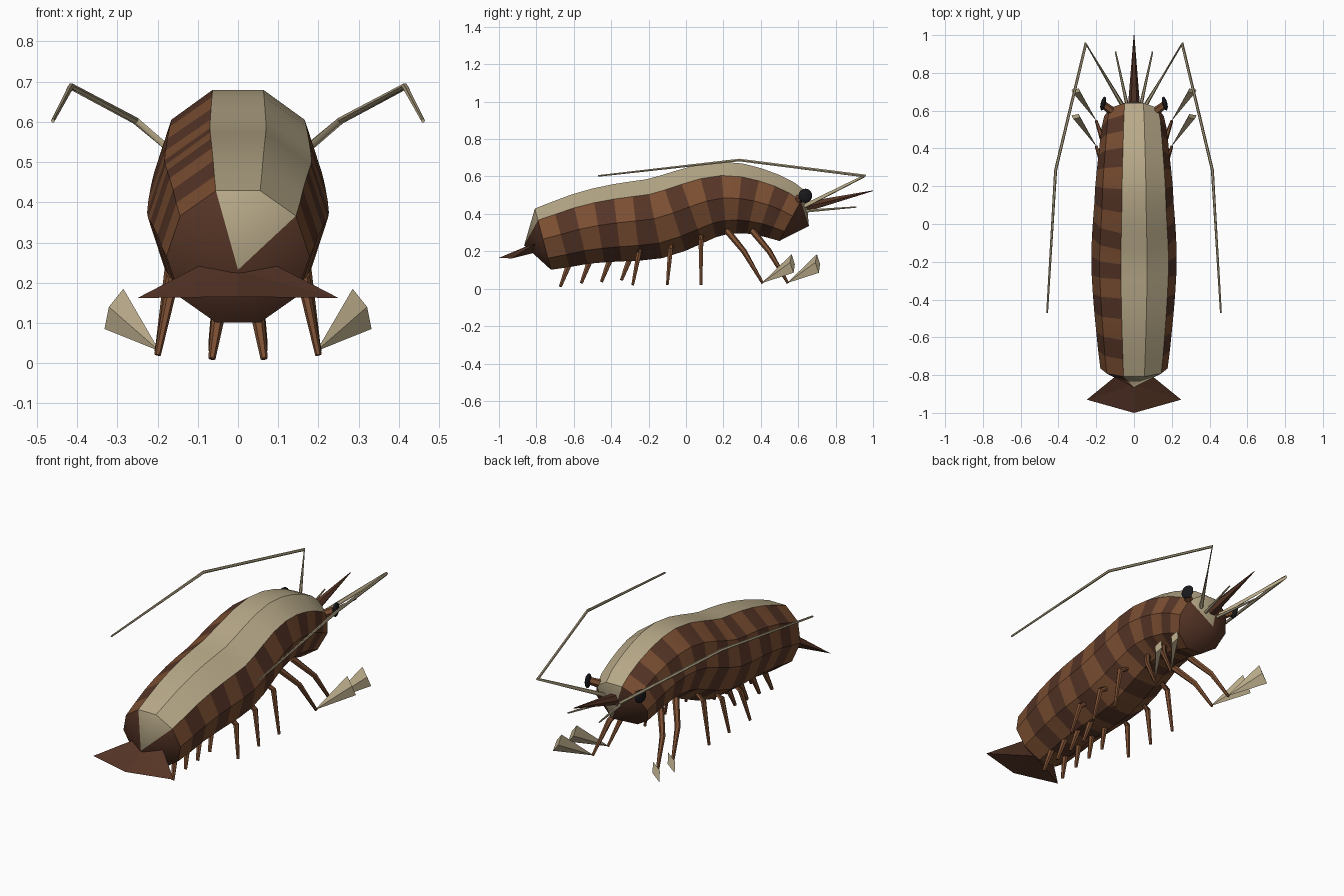
import bpy, bmesh, math
from mathutils import Vector

if "Cube" in bpy.data.objects:
    bpy.data.objects.remove(bpy.data.objects["Cube"])

def material(name, rgb):
    m = bpy.data.materials.new(name)
    m.diffuse_color = (*rgb, 1)
    m.use_nodes = True
    m.node_tree.nodes["Principled BSDF"].inputs["Base Color"].default_value = m.diffuse_color
    return m

BROWN = material("brown", (0.20, 0.078, 0.032))
DARK = material("dark_brown", (0.095, 0.036, 0.02))
TAN = material("tan", (0.48, 0.40, 0.25))
BLACK = material("black", (0.01, 0.01, 0.012))

def finish(name, bm, mats, angle=None):
    bmesh.ops.recalc_face_normals(bm, faces=bm.faces)
    me = bpy.data.meshes.new(name)
    bm.to_mesh(me)
    bm.free()
    for m in mats:
        me.materials.append(m)
    ob = bpy.data.objects.new(name, me)
    bpy.context.collection.objects.link(ob)
    if angle:
        bpy.ops.object.select_all(action='DESELECT')
        ob.select_set(True)
        bpy.context.view_layer.objects.active = ob
        bpy.ops.object.shade_smooth_by_angle(angle=math.radians(angle))
    return ob

def tube(name, pts, radii, mat, sides=6):
    """Tapered tube through points, capped at both ends."""
    bm = bmesh.new()
    pts = [Vector(p) for p in pts]
    rings = []
    for i, p in enumerate(pts):
        d = (pts[min(i + 1, len(pts) - 1)] - pts[max(i - 1, 0)]).normalized()
        ref = Vector((0, 0, 1)) if abs(d.z) < 0.8 else Vector((0, 1, 0))
        u = d.cross(ref).normalized()
        v = u.cross(d)
        rings.append([bm.verts.new(p + radii[i] * (u * math.cos(a) + v * math.sin(a)))
                      for a in (math.tau * k / sides for k in range(sides))])
    for a, b in zip(rings, rings[1:]):
        for k in range(sides):
            n = (k + 1) % sides
            bm.faces.new((a[k], a[n], b[n], b[k]))
    bm.faces.new(rings[0])
    bm.faces.new(rings[-1])
    return finish(name, bm, [mat], 40)

def solid(name, pts, faces, mat):
    bm = bmesh.new()
    v = [bm.verts.new(p) for p in pts]
    for f in faces:
        bm.faces.new([v[i] for i in f])
    return finish(name, bm, [mat])

# Body: ten-sided rings (y, z, radius) square to the spine, banded per segment
SPINE = [(-.765, .265, .178), (-.67, .29, .19), (-.57, .318, .2), (-.47, .338, .21),
         (-.37, .352, .218), (-.27, .362, .224), (-.17, .374, .226), (-.07, .404, .223),
         (.02, .438, .217), (.11, .469, .21), (.20, .485, .205), (.285, .483, .197),
         (.365, .469, .188), (.44, .448, .18), (.51, .42, .172), (.57, .388, .158)]
bm = bmesh.new()
rings = []
for i, (y, z, r) in enumerate(SPINE):
    a, b = SPINE[max(i - 1, 0)], SPINE[min(i + 1, len(SPINE) - 1)]
    t = Vector((0, b[0] - a[0], b[1] - a[1])).normalized()
    up = Vector((0, -t.z, t.y))
    rings.append([bm.verts.new(Vector((r * math.sin(q), y, z)) + up * r * math.cos(q))
                  for q in (math.radians(36 * k - 18) for k in range(10))])
tail_tip = bm.verts.new((0, -.865, .232))
head_tip = bm.verts.new((0, .657, .335))
for k in range(10):
    n = (k + 1) % 10
    back = k < 2
    for i, (a, b) in enumerate(zip(rings, rings[1:])):
        bm.faces.new((a[k], a[n], b[n], b[k])).material_index = 2 if back else i % 2
    bm.faces.new((rings[0][k], rings[0][n], tail_tip)).material_index = 2 if back else 1
    bm.faces.new((rings[-1][k], rings[-1][n], head_tip)).material_index = 2 if back else 1
finish("body", bm, [BROWN, DARK, TAN], 30)

# Tail fan: thin flared plate
solid("tail_fan",
      [(-.09, -.80, .245), (-.25, -.93, .162), (0, -1, .165), (.25, -.93, .162),
       (.09, -.80, .245), (0, -.85, .228), (0, -.82, .19)],
      [(0, 1, 5), (1, 2, 5), (2, 3, 5), (3, 4, 5), (4, 0, 5),
       (1, 0, 6), (2, 1, 6), (3, 2, 6), (4, 3, 6), (0, 4, 6)], DARK)

# Rostrum spike
tube("rostrum", [(0, .60, .428), (0, 1, .524)], [.034, .002], DARK)

for s, side in ((-1, "left"), (1, "right")):
    # Eye on a stalk
    tube("eye_stalk_" + side, [(s * .10, .585, .47), (s * .16, .63, .495)], [.024, .02], BROWN)
    bm = bmesh.new()
    bmesh.ops.create_uvsphere(bm, u_segments=12, v_segments=8, radius=.038)
    eye = finish("eye_" + side, bm, [BLACK], 60)
    eye.scale = (.35, 1, 1)
    eye.rotation_euler = (0, 0, s * math.radians(15))
    eye.location = (s * .163, .638, .497)

    # Long swept antenna and short feeler
    tube("antenna_" + side, [(s * .05, .61, .43), (s * .255, .955, .603),
                             (s * .415, .285, .688), (s * .46, -.47, .603)],
         [.012, .009, .008, .005], TAN)
    tube("feeler_" + side, [(s * .03, .60, .412), (s * .098, .912, .437)], [.01, .004], TAN)

    # Swimmerets under the tail
    for i, (y, z) in enumerate([(-.672, .011), (-.56, .03), (-.452, .037), (-.345, .046)]):
        tube(f"swimmeret_{side}_{i + 1}", [(s * .045, y + .05, z + .13), (s * .065, y, z)],
             [.018, .009], BROWN)

    # Walking legs
    for i, (top_y, top_z, foot_y) in enumerate([(-.235, .22, -.285), (-.075, .24, -.1),
                                                (.08, .29, .08)]):
        tube(f"walking_leg_{side}_{i + 1}",
             [(s * .08, top_y, top_z + .02), (s * .165, (top_y * 2 + foot_y) / 3, top_z - .03),
              (s * .2, foot_y, .02)], [.018, .015, .008], BROWN)

    # Clawed front legs
    for i, y in enumerate((.41, .545)):
        tube(f"claw_leg_{side}_{i + 1}",
             [(s * .09, y - .19, .31), (s * .165, y - .10, .20), (s * .2, y, .03)],
             [.018, .015, .008], BROWN)
        solid(f"claw_{side}_{i + 1}",
              [(s * .195, y - .005, .03), (s * .285, y + .155, .185),
               (s * .293, y + .172, .13), (s * .332, y + .165, .085),
               (s * .321, y + .146, .14)],
              [(0, 1, 2), (0, 2, 3), (0, 3, 4), (0, 4, 1), (1, 2, 3, 4)], TAN)
